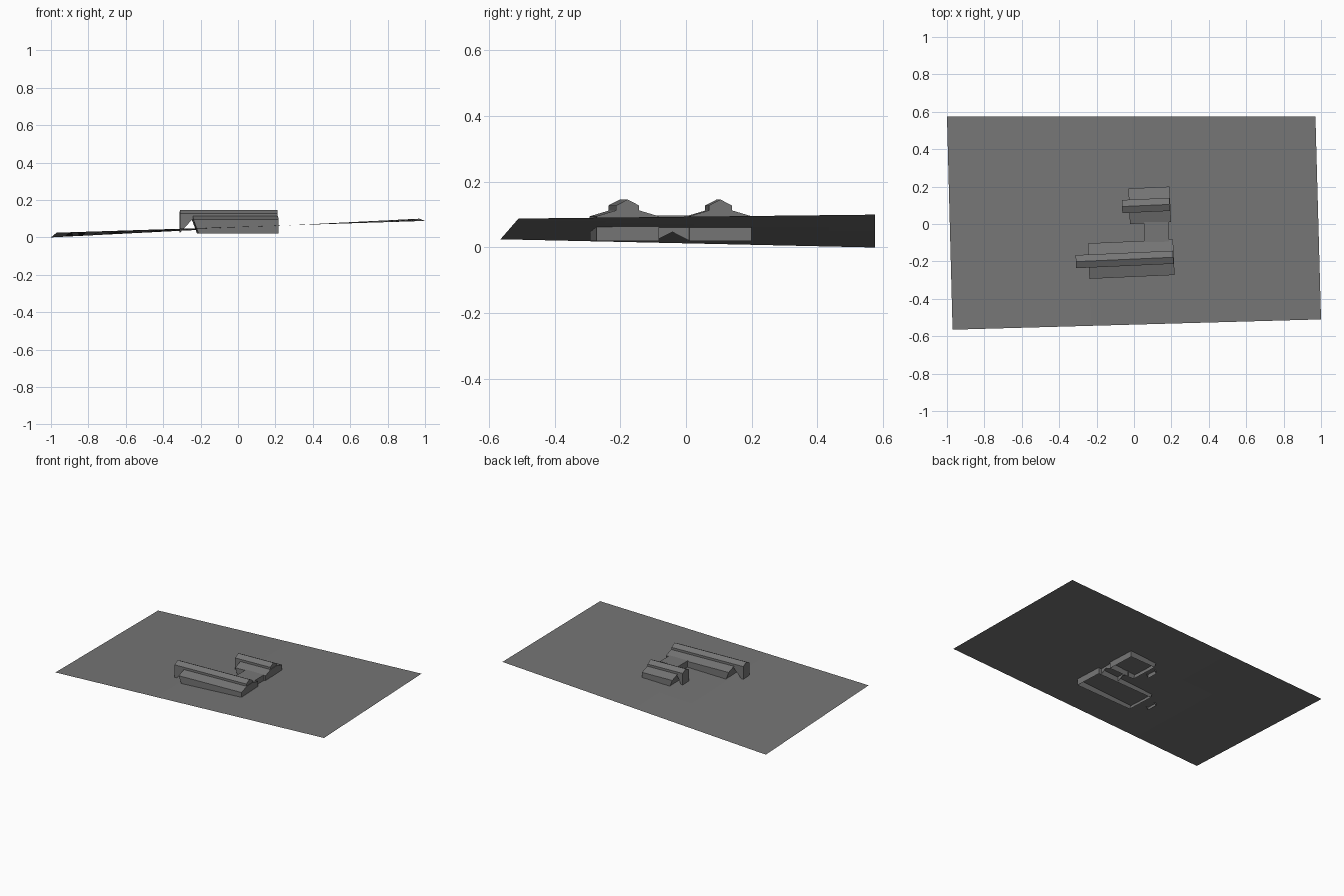
import bpy, bmesh
from mathutils import Matrix

if "Cube" in bpy.data.objects:
    bpy.data.objects.remove(bpy.data.objects["Cube"])

grey = bpy.data.materials.new("mid grey")
grey.diffuse_color = (0.18, 0.18, 0.18, 1)
grey.use_nodes = True
grey.node_tree.nodes["Principled BSDF"].inputs["Base Color"].default_value = grey.diffuse_color

BASE, EAVE, STEP, UPPER, RIDGE = 0.02, 0.095, 0.113, 0.128, 0.146
HALF, CORE = 0.095, 0.035      # half widths of wing and raised roof
TILT = 0.045                   # the buildings sit slightly turned


def make(name, faces, move=(0, 0, 0), turn=0.0, fix=True):
    """Mesh object from a list of polygons given as point lists."""
    bm = bmesh.new()
    for pts in faces:
        bm.faces.new([bm.verts.new(p) for p in pts])
    bmesh.ops.remove_doubles(bm, verts=bm.verts, dist=1e-5)
    if fix:
        bmesh.ops.recalc_face_normals(bm, faces=bm.faces)
    bm.transform(Matrix.Translation(move) @ Matrix.Rotation(turn, 4, 'Z'))
    me = bpy.data.meshes.new(name)
    bm.to_mesh(me)
    bm.free()
    me.materials.append(grey)
    ob = bpy.data.objects.new(name, me)
    bpy.context.collection.objects.link(ob)
    return ob


def wing(name, centre, west, east, tower_west):
    """Low gabled wing with a raised ridge roof that overshoots the west end."""
    # low body, open below, west end leaning inward toward its foot
    prof = [(-HALF, BASE), (-HALF, EAVE), (-CORE, STEP),
            (CORE, STEP), (HALF, EAVE), (HALF, BASE)]
    w = [(west + (0.028 if z == BASE else 0), y, z) for y, z in prof]
    e = [(east, y, z) for y, z in prof]
    faces = [w, e] + [[w[i], w[i + 1], e[i + 1], e[i]] for i in range(5)]
    make(name + "_body", faces, centre, TILT)

    # raised roof, west end wall to the ground, tapering side walls
    te = east - 0.003
    faces = []
    for s in (-CORE, CORE):
        faces.append([(tower_west, s, BASE + 0.005), (tower_west, s, UPPER),
                      (te, s, UPPER), (te, s, 0.1), (west, s, 0.1)])
        faces.append([(tower_west, s, UPPER), (te, s, UPPER),
                      (te, 0, RIDGE), (tower_west, 0, RIDGE)])
    for x, z in ((tower_west, BASE + 0.005), (te, 0.1)):
        faces.append([(x, -CORE, z), (x, -CORE, UPPER), (x, 0, RIDGE),
                      (x, CORE, UPPER), (x, CORE, z)])
    make(name + "_raised_roof", faces, centre, TILT)


wing("front_wing", (-0.015, -0.188, 0), -0.228, 0.228, -0.296)
wing("back_wing", (0.084, 0.1, 0), -0.11, 0.11, -0.148)

# connector between the wings: flat roof and two walls with a pointed arch
x0, x1, y0, y1, top = 0.053, 0.187, -0.095, 0.012, 0.098
ym = (y0 + y1) / 2
faces = [[(x0, y0, top), (x1, y0, top), (x1, y1, top), (x0, y1, top)]]
for x in (x0, x1):
    faces.append([(x, y0, BASE), (x, y0, top), (x, y1, top),
                  (x, y1, BASE), (x, ym, 0.047)])
make("connector", faces)

# gently twisted sloping ground sheet, blended between its four corners
A, B = (-0.97, -0.565, 0.025), (1.0, -0.51, 0.088)
C, D = (0.97, 0.575, 0.1), (-1.0, 0.575, 0.0)
N = 8


def blend(i, j):
    u, v = i / N, j / N
    return [(1 - v) * ((1 - u) * a + u * b) + v * ((1 - u) * d + u * c)
            for a, b, c, d in zip(A, B, C, D)]


make("terrain", [[blend(i, j), blend(i + 1, j), blend(i + 1, j + 1), blend(i, j + 1)]
                 for i in range(N) for j in range(N)], fix=False)
